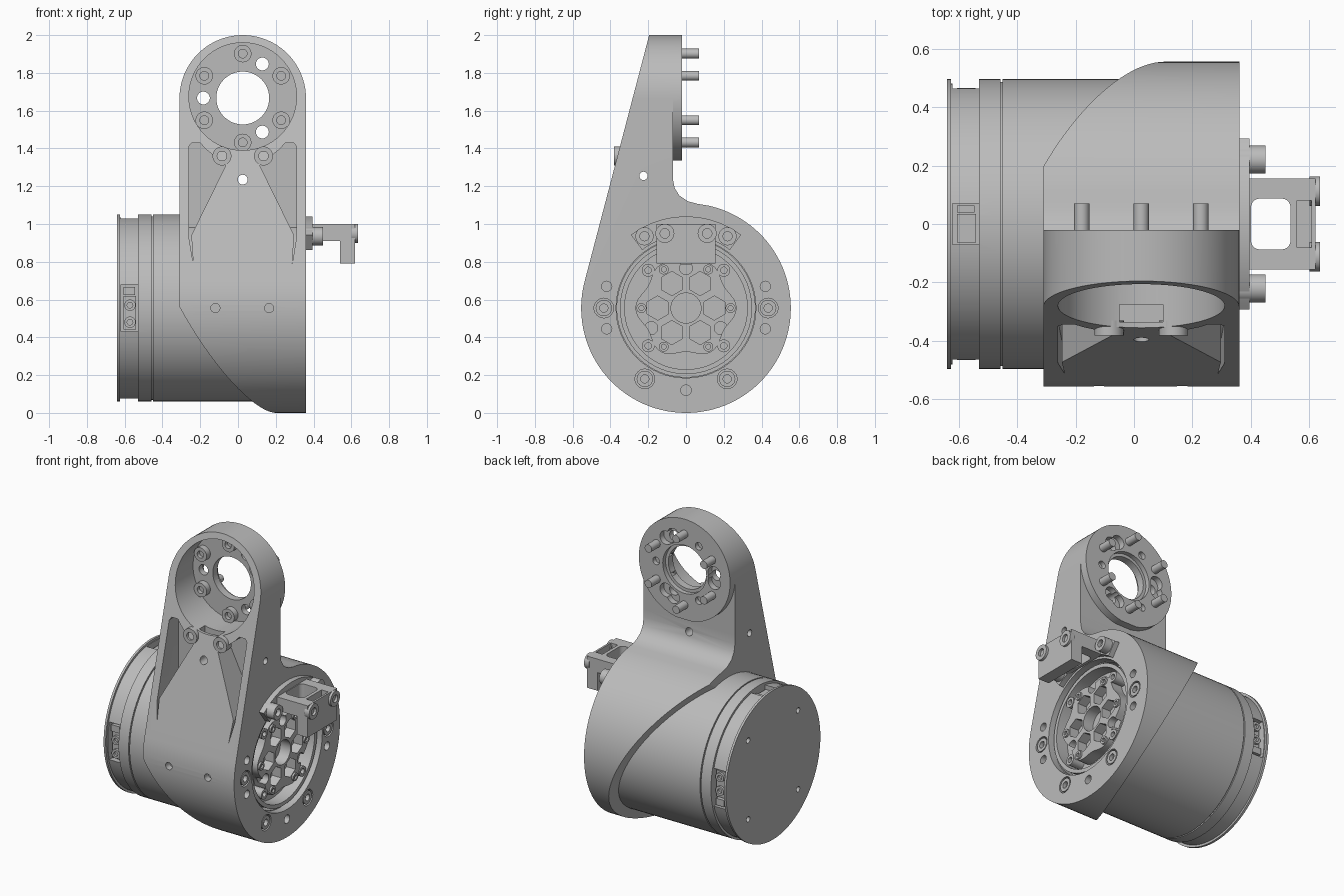
import bpy, bmesh, math
from mathutils import Vector, Matrix

if "Cube" in bpy.data.objects:
    bpy.data.objects.remove(bpy.data.objects["Cube"])

X, Y, Z = Vector((1, 0, 0)), Vector((0, 1, 0)), Vector((0, 0, 1))
CZ = 0.555            # height of the motor axis
AX, AZ = 0.025, 1.667  # centre of the upper flange
parts = []

grey = bpy.data.materials.new("machined_grey")
grey.use_nodes = True
grey.diffuse_color = (0.5, 0.5, 0.5, 1)
grey.node_tree.nodes["Principled BSDF"].inputs["Base Color"].default_value = (0.5, 0.5, 0.5, 1)


def finish(name, bm, keep=True):
    bmesh.ops.recalc_face_normals(bm, faces=bm.faces)
    mesh = bpy.data.meshes.new(name)
    bm.to_mesh(mesh)
    bm.free()
    obj = bpy.data.objects.new(name, mesh)
    bpy.context.collection.objects.link(obj)
    if keep:
        parts.append(obj)
    return obj


def prism(name, pts, axis, a, b, keep=True):
    """Extrude a 2D outline along one axis."""
    place = {"x": lambda p, t: (t, p[0], p[1]), "y": lambda p, t: (p[0], t, p[1]),
             "z": lambda p, t: (p[0], p[1], t)}[axis]
    bm = bmesh.new()
    face = bm.faces.new([bm.verts.new(place(p, a)) for p in pts])
    ext = bmesh.ops.extrude_face_region(bm, geom=[face])["geom"]
    shift = Vector(place((0, 0), b - a))
    bmesh.ops.translate(bm, vec=shift, verts=[v for v in ext if isinstance(v, bmesh.types.BMVert)])
    return finish(name, bm, keep)


def lathe(name, prof, origin, axis=X, n=32, keep=True):
    """Turn a (distance, radius) profile around an axis."""
    u = Z if axis != Z else X
    v = axis.cross(u)
    bm = bmesh.new()
    rings = []
    for t, r in prof:
        ring = []
        for i in range(n):
            a = math.tau * i / n
            ring.append(bm.verts.new(Vector(origin) + axis * t + (u * math.cos(a) + v * math.sin(a)) * r))
        rings.append(ring)
    closed = prof[0][1] > 0
    pairs = list(zip(rings, rings[1:])) + ([(rings[-1], rings[0])] if closed else [])
    for p, q in pairs:
        for i in range(n):
            j = (i + 1) % n
            bm.faces.new((p[i], p[j], q[j], q[i]))
    bmesh.ops.remove_doubles(bm, verts=bm.verts, dist=1e-5)
    return finish(name, bm, keep)


def rod(name, origin, r, a, b, axis=X, n=24, keep=True):
    return lathe(name, [(a, 0), (a, r), (b, r), (b, 0)], origin, axis, n, keep)


def screw(name, origin, r, a, b, axis):
    """Cap screw whose socket opens at end b."""
    s = b - math.copysign(0.025, b - a)
    lathe(name, [(a, 0), (a, r), (b, r), (b, r * .5), (s, r * .5), (s, 0)], origin, axis)


def box(name, x, y, z, keep=True):
    return prism(name, [(x[0], y[0]), (x[1], y[0]), (x[1], y[1]), (x[0], y[1])], "z", z[0], z[1], keep)


def boolean(obj, tool, op="DIFFERENCE"):
    m = obj.modifiers.new("cut", "BOOLEAN")
    m.operation, m.object, m.solver = op, tool, "EXACT"
    bpy.context.view_layer.objects.active = obj
    bpy.ops.object.modifier_apply(modifier=m.name)
    bpy.data.objects.remove(tool)


def drill(obj, origin, r, a, b, axis=X, n=24):
    boolean(obj, rod("cutter", origin, r, a, b, axis, n, False))


def arc(cx, cy, r, a0, a1, n):
    angles = [math.radians(a0 + (a1 - a0) * i / n) for i in range(n + 1)]
    return [(cx + r * math.cos(a), cy + r * math.sin(a)) for a in angles]


def polar(cx, cy, r, deg):
    return arc(cx, cy, r, deg, deg, 1)[0]


# Housing and arm: side outline, cut by a slanted plane, rounded at the top
outline = [(-.195, 2), (-.02, 2), (-.02, 1.335), (-.07, 1.335), (-.07, 1.24), (-.06, 1.19),
           (-.035, 1.15), (.01, 1.12), (.06, 1.107)] + arc(0, CZ, CZ, 78, -194.7, 84)
housing = prism("housing_arm", outline, "x", -.31, .36)
bm = bmesh.new()
bm.from_mesh(housing.data)
cut = bmesh.ops.bisect_plane(bm, geom=bm.verts[:] + bm.edges[:] + bm.faces[:], plane_co=(-.10, 0, CZ),
                             plane_no=(-1, .66 * .563, -.66 * .826), clear_outer=True)
bmesh.ops.holes_fill(bm, edges=[e for e in bm.edges if e.is_boundary])
bmesh.ops.recalc_face_normals(bm, faces=bm.faces)
bm.to_mesh(housing.data)
bm.free()
front = arc(AX, 1.665, .335, 0, 180, 40) + [(-.31, -.1), (.36, -.1)]
boolean(housing, prism("cutter", front, "y", -1, 1, False), "INTERSECT")

# Round flange on the back of the arm
under = [(-.5, 1.665)] + arc(AX, 1.665, .335, 180, 360, 40) + [(.5, 1.665), (.5, 1.3), (-.5, 1.3)]
boolean(housing, prism("cutter", under, "y", -.07, .05, False))

# Flange pocket, bore and bolt pattern
drill(housing, (AX, 0, AZ + .008), .285, -1, -.10, Y, 64)
drill(housing, (AX, 0, AZ), .14, -1, 1, Y, 48)
drill(housing, (AX, 0, AZ), .16, -.05, 1, Y, 48)
for k in range(3):
    x, z = polar(AX, AZ, .208, 60 + 120 * k)
    drill(housing, (x, 0, z), .034, -.3, .1, Y)
    for d in (-8, 8):
        px, pz = polar(AX, AZ, .22, 60 + 120 * k + d)
        drill(housing, (px, 0, pz), .045, -.06, .1, Y)
    x, z = polar(AX, AZ, .208, 120 * k)
    drill(housing, (x, 0, z), .025, -.05, .1, Y)
for k in range(6):
    x, z = polar(AX, AZ, .235, 30 + 60 * k)
    screw("flange_screw", (x, 0, z), .046, -.09, -.14, Y)
    rod("flange_screw_shank", (x, 0, z), .026, -.09, .07, Y)

# Triangular lightening pockets and slot in the front of the arm
half = [(.285, 1.41), (.27, 1.43), (.225, 1.43), (.2, 1.4), (.09, 1.31), (.272, .94), (.262, .79), (.285, .93)]
for s in (-1, 1):
    boolean(housing, prism("cutter", [(AX + s * x, z) for x, z in half], "y", -1, -.25, False))
boolean(housing, box("cutter", (-.05, .1), (-.335, -.275), (1.28, 1.5), False))
drill(housing, (AX, 0, 1.235), .026, -1, 0, Y)
drill(housing, (0, -.225, 1.255), .022, -1, 1, X)
for x in (-.12, .165):
    drill(housing, (x, 0, CZ), .024, -.7, -.51, Y)
for x in (-.085, .135):
    screw("front_pin", (x, 0, 1.36), .05, -.33, -.382, Y)

# Output side: bore, counterbored screws and dowel holes
drill(housing, (0, 0, CZ), .37, .24, .5, X, 64)
for s in (-1, 1):
    for y, z in ((.218, .18), (.435, CZ)):
        drill(housing, (0, s * y, z), .052, .33, .5)
        screw("side_screw", (0, s * y, z), .043, .3, .358, X)
    for z in (.445, .67):
        drill(housing, (0, s * .42, z), .027, .32, .5)
drill(housing, (0, 0, .12), .028, .32, .5)

# Motor can with rim, groove and recessed output face
motor = lathe("motor_can", [(-.64, 0), (-.64, .495), (-.625, .495), (-.625, .48), (-.53, .48), (-.53, .495),
                            (-.457, .495), (-.457, .486), (-.449, .486), (-.449, .495), (.31, .495),
                            (.31, .365), (.25, .365), (.25, 0)], (0, 0, CZ), X, 96)
for k in range(4):
    y, z = polar(0, CZ, .37, 45 + 90 * k)
    drill(motor, (0, y, z), .018, -.7, -.61)

# Connectors let into the motor rim at front, top and back
for name, turn, w in (("front", 0, .125), ("top", -90, .07), ("back", 180, .125)):
    rot = Matrix.Translation((0, 0, CZ)) @ Matrix.Rotation(math.radians(turn), 4, "X")
    tool = box("cutter", (-.62, -.53), (-.7, -.42), (-w, w), False)
    tool.data.transform(rot)
    boolean(motor, tool)
    start = len(parts)
    box(name + "_connector", (-.605, -.54), (-.45, -.41), (-w * .9, w * .5))
    box(name + "_socket", (-.605, -.545), (-.465, -.41), (w * .55, w * .9))
    if w > .1:
        for z in (.015, -.075):
            screw(name + "_connector_screw", (-.572, 0, z), .03, -.43, -.465, Y)
    for obj in parts[start:]:
        obj.data.transform(rot)

# Output hub with honeycomb pockets
lathe("bearing_ring", [(.24, .325), (.335, .325), (.335, .35), (.24, .35)], (0, 0, CZ), X, 64)
wave = []
for i in range(72):
    a = math.tau * i / 72
    r = .25 + .018 * math.cos(6 * a)
    wave.append((r * math.cos(a), CZ + r * math.sin(a)))
hub = prism("output_hub", wave, "x", .24, .33)
drill(hub, (0, 0, CZ), .08, .255, .5)
for k in range(6):
    y, z = polar(0, CZ, .15, 60 * k)
    drill(hub, (0, y, z), .064, .265, .5, X, 6)
    y, z = polar(0, CZ, .236, 60 * k)
    screw("hub_screw", (0, y, z), .026, .3, .342, X)
for k in range(3):
    y, z = polar(0, CZ, .212, 90 + 120 * k)
    drill(hub, (0, y, z), .034, .28, .5)
for sy in (-1, 1):
    for sz in (-1, 1):
        screw("hub_post", (0, sy * .2, CZ + sz * .2), .034, .24, .335, X)

# Sensor bracket above the hub
prism("bracket_base", arc(0, CZ, .485, 53, 127, 24) + arc(0, CZ, .385, 127, 53, 24), "x", .355, .395)
bracket = prism("bracket_arm", [(.38, .91), (.54, .91), (.54, .79), (.62, .79), (.62, 1), (.38, 1)],
                "y", -.155, .155)
opening = []
for cx, cy, a in ((.505, .057, 0), (.43, .057, 90), (.43, -.057, 180), (.505, -.057, 270)):
    opening += arc(cx, cy, .03, a, a + 90, 6)
boolean(bracket, prism("cutter", opening, "z", .5, 1.2, False))
boolean(bracket, box("cutter", (.557, .607), (-.08, .08), (.82, 1.2), False))
for s in (-1, 1):
    screw("bracket_bolt", (0, s * .22, .935), .048, .34, .45, X)
    screw("bracket_end_screw", (0, s * .112, .95), .05, .6, .636, X)

# Shared finish
for obj in parts:
    obj.data.materials.clear()
    obj.data.materials.append(grey)
    bpy.ops.object.select_all(action="DESELECT")
    obj.select_set(True)
    bpy.context.view_layer.objects.active = obj
    bpy.ops.object.shade_smooth_by_angle(angle=math.radians(30))
